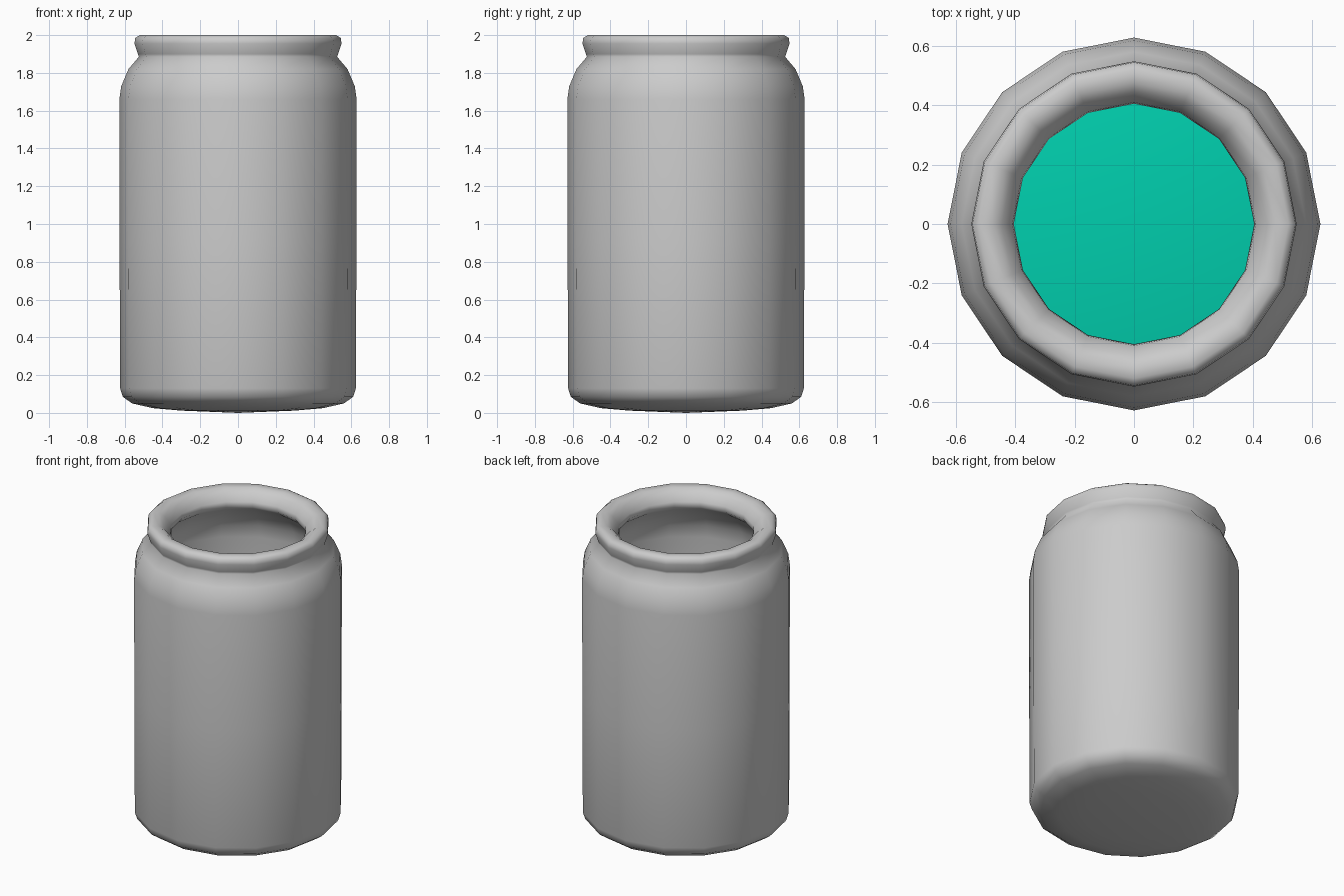
import bpy, bmesh, math

if "Cube" in bpy.data.objects:
    bpy.data.objects.remove(bpy.data.objects["Cube"])

SIDES = 16


def lathe(name, profile, closed=False):
    """Spin (radius, z) points round the z axis; radius 0 makes a pole."""
    bm = bmesh.new()
    rings = []
    for r, z in profile:
        if r == 0:
            rings.append([bm.verts.new((0, 0, z))] * SIDES)
        else:
            rings.append([bm.verts.new((r * math.cos(2 * math.pi * i / SIDES),
                                        r * math.sin(2 * math.pi * i / SIDES), z))
                          for i in range(SIDES)])
    for a, b in zip(rings, rings[1:]):
        for i in range(SIDES):
            j = (i + 1) % SIDES
            bm.faces.new(list(dict.fromkeys((a[i], a[j], b[j], b[i]))))
    bmesh.ops.recalc_face_normals(bm, faces=bm.faces)
    mesh = bpy.data.meshes.new(name)
    bm.to_mesh(mesh)
    bm.free()
    obj = bpy.data.objects.new(name, mesh)
    bpy.context.collection.objects.link(obj)
    for p in mesh.polygons:
        p.use_smooth = True
    return obj


# jar: outer wall from the base up, over the lip, and down the inner wall
lathe("jar", [
    (0, 0.0), (0.30, 0.012), (0.45, 0.025), (0.56, 0.05), (0.61, 0.085),
    (0.624, 0.13), (0.627, 0.9), (0.628, 1.66), (0.618, 1.73), (0.58, 1.82),
    (0.525, 1.885), (0.53, 1.90), (0.548, 1.955), (0.544, 1.985), (0.52, 2.0),
    (0.475, 1.997), (0.445, 1.975), (0.41, 1.93), (0.405, 1.90), (0.43, 1.87),
    (0.52, 1.80), (0.575, 1.70), (0.585, 1.62), (0.583, 0.14),
    (0.56, 0.10), (0.45, 0.07), (0, 0.055)])

# liquid filling the lower half
liquid = lathe("liquid", [
    (0, 0.065), (0.45, 0.08), (0.555, 0.11), (0.576, 0.16), (0.578, 0.93),
    (0.565, 0.96), (0.53, 0.97), (0, 0.972)])
mat = bpy.data.materials.new("liquid_green")
mat.diffuse_color = (0.0, 0.62, 0.42, 1)
mat.use_nodes = True
mat.node_tree.nodes["Principled BSDF"].inputs["Base Color"].default_value = mat.diffuse_color
liquid.data.materials.append(mat)
